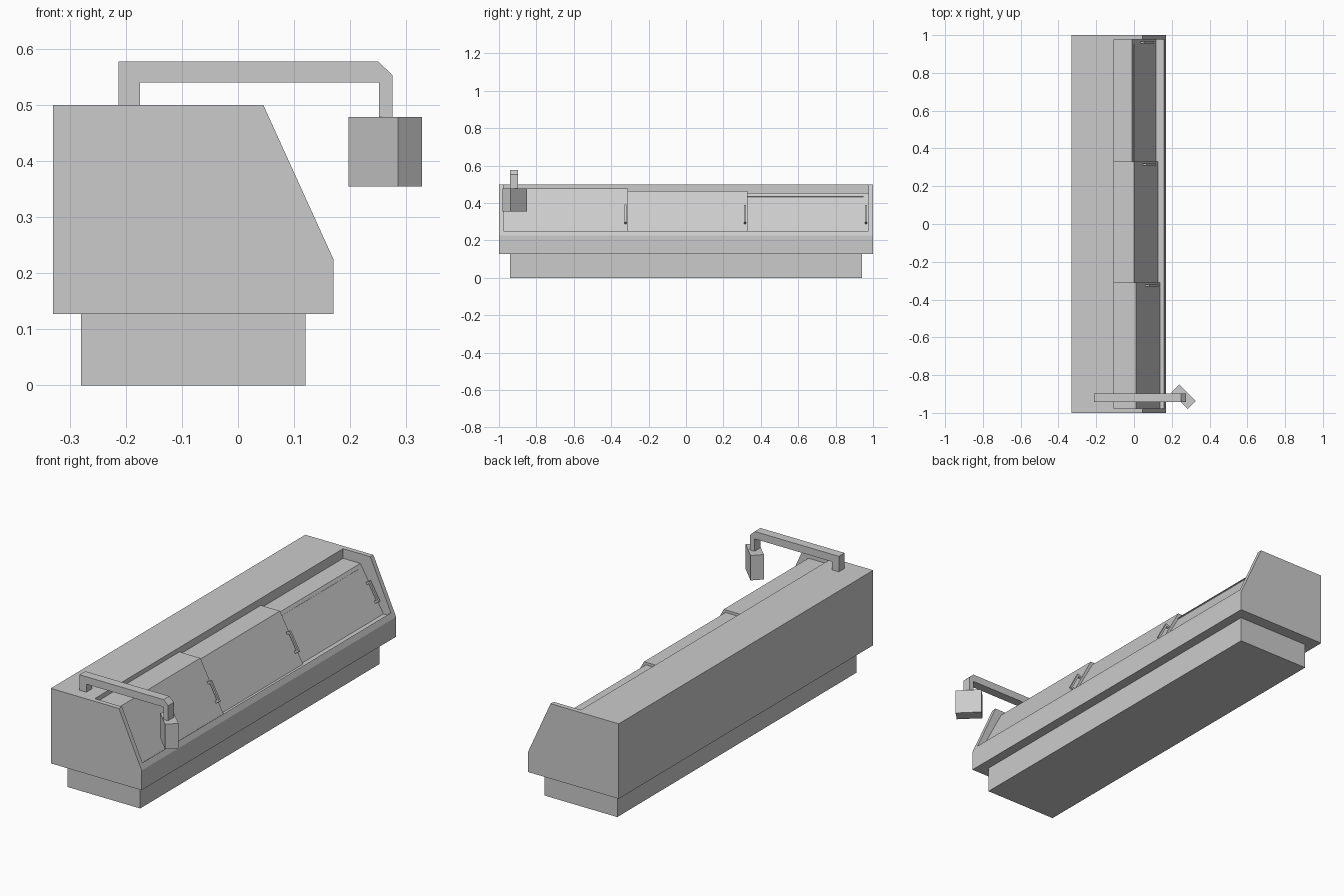
import bpy
import bmesh
from mathutils import Vector

if "Cube" in bpy.data.objects:
    bpy.data.objects.remove(bpy.data.objects["Cube"], do_unlink=True)

grey = bpy.data.materials.new("light_grey")
grey.use_nodes = True
colour = (0.6, 0.6, 0.6, 1)
grey.diffuse_color = colour
grey.node_tree.nodes["Principled BSDF"].inputs["Base Color"].default_value = colour


def extrude(name, points, direction):
    """Solid made by sweeping a flat outline along a direction."""
    bm = bmesh.new()
    face = bm.faces.new([bm.verts.new(p) for p in points])
    swept = bmesh.ops.extrude_face_region(bm, geom=[face], use_keep_orig=True)
    verts = [g for g in swept["geom"] if isinstance(g, bmesh.types.BMVert)]
    bmesh.ops.translate(bm, verts=verts, vec=direction)
    bmesh.ops.recalc_face_normals(bm, faces=bm.faces)
    mesh = bpy.data.meshes.new(name)
    bm.to_mesh(mesh)
    bm.free()
    mesh.materials.append(grey)
    obj = bpy.data.objects.new(name, mesh)
    bpy.context.collection.objects.link(obj)
    return obj


def section(name, outline, y0, y1):
    """Cross-section in x and z, running from y0 to y1."""
    return extrude(name, [(x, y0, z) for x, z in outline], (0, y1 - y0, 0))


def rect(x0, x1, z0, z1):
    return [(x0, z0), (x1, z0), (x1, z1), (x0, z1)]


# Plinth and sloped cabinet body
section("plinth", rect(-0.28, 0.12, 0, 0.127), -0.94, 0.94)
body = section("cabinet_body", [(-0.33, 0.127), (0.17, 0.127), (0.17, 0.225),
                                (0.045, 0.5), (-0.33, 0.5)], -1, 1)

# Long recess between the end walls
END = 0.976
cutter = section("recess_cutter", rect(-0.105, 0.158, 0.235, 0.7), -END, END)
cutter.hide_render = True
cut = body.modifiers.new("recess", "BOOLEAN")
cut.operation = "DIFFERENCE"
cut.solver = "EXACT"
cut.object = cutter
bpy.context.view_layer.objects.active = body
bpy.ops.object.modifier_apply(modifier=cut.name)
bpy.data.objects.remove(cutter, do_unlink=True)

# Three stepped sliding covers, each with a bracket handle on its sloped face
covers = [("near", -END, -0.31, 0.01, 0.478),
          ("middle", -0.31, 0.33, 0.0, 0.465),
          ("far", 0.33, END, -0.01, 0.452)]
for label, y0, y1, top_x, top_z in covers:
    foot = Vector((top_x + 0.127, 0.235))
    crest = Vector((top_x, top_z))
    section(label + "_cover", [(-0.105, 0.235), foot, crest, (-0.105, top_z)], y0, y1)

    along = (crest - foot).normalized()
    out = Vector((along.y, -along.x))

    def on_slope(s, h):
        return foot + along * s + out * h

    bracket = [(0.06, -0.002), (0.06, 0.022), (0.165, 0.022), (0.165, -0.002),
               (0.153, -0.002), (0.153, 0.012), (0.072, 0.012), (0.072, -0.002)]
    section(label + "_handle", [on_slope(s, h) for s, h in bracket],
            y1 - 0.02, y1 - 0.009)

    # Narrow trim strip near the crest of the lowest cover
    if label == "far":
        s = (crest - foot).length - 0.024
        trim = [(s, -0.002), (s, 0.004), (s + 0.006, 0.004), (s + 0.006, -0.002)]
        section("far_cover_trim", [on_slope(a, h) for a, h in trim], y0, 0.95)

# Overhead arm with a chamfered elbow
section("display_arm", [(-0.213, 0.5), (-0.213, 0.577), (0.25, 0.577),
                        (0.275, 0.553), (0.275, 0.478), (0.251, 0.478),
                        (0.251, 0.54), (-0.175, 0.54), (-0.175, 0.5)], -0.942, -0.897)

# Hanging control box, turned at an angle
box = [(0.24, -0.85), (0.328, -0.937), (0.285, -0.98), (0.197, -0.893)]
extrude("control_box", [(x, y, 0.354) for x, y in box], (0, 0, 0.124))
